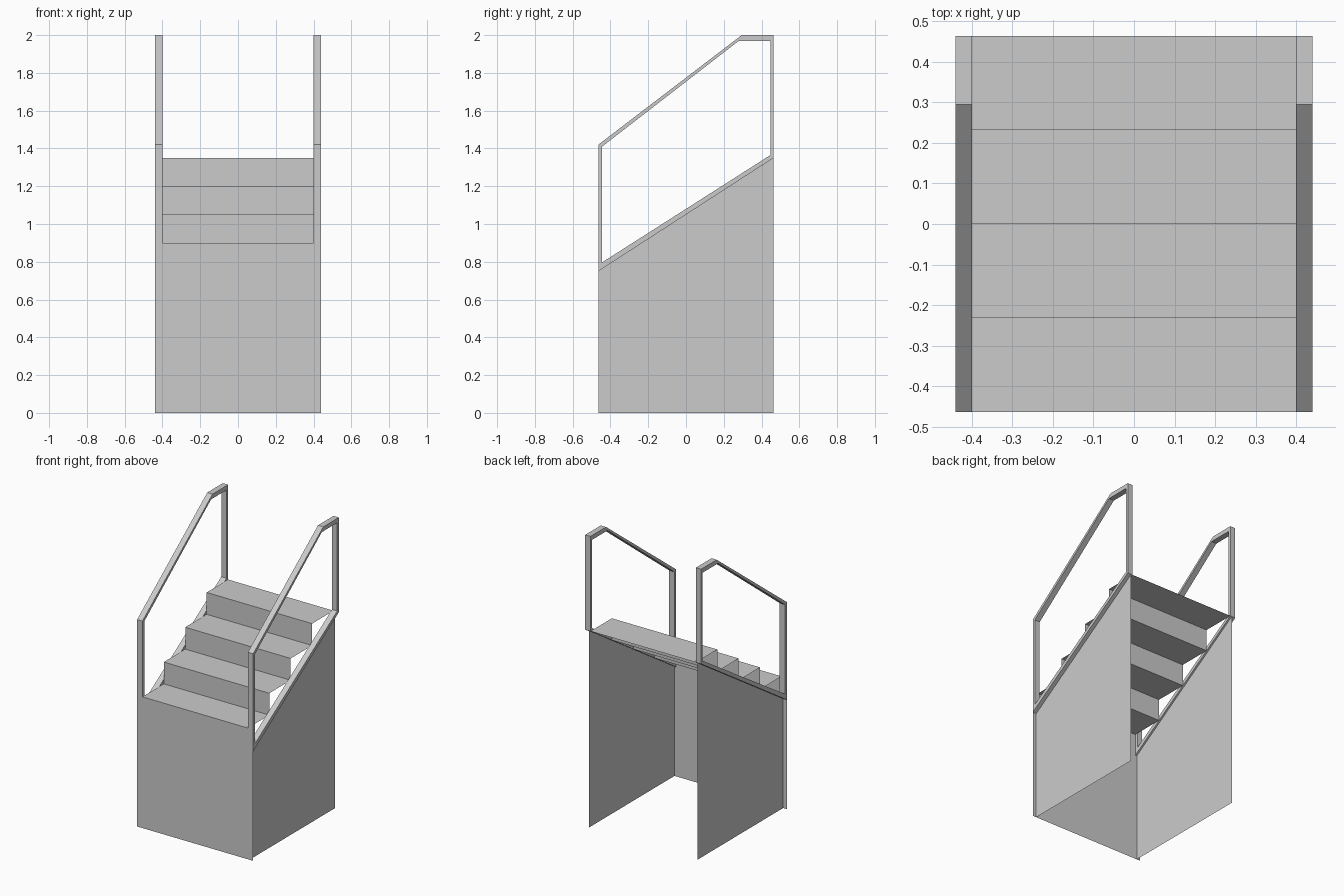
import bpy

if "Cube" in bpy.data.objects:
    bpy.data.objects.remove(bpy.data.objects["Cube"])

Y = 0.464      # half depth
W = 0.44       # half width over the rails
STEP_W = 0.40  # half width of the steps
PANEL_X = 0.412


def make(name, verts, faces):
    me = bpy.data.meshes.new(name)
    me.from_pydata(verts, [], faces)
    me.update()
    ob = bpy.data.objects.new(name, me)
    bpy.context.collection.objects.link(ob)
    return ob


def ring_solid(name, outer, inner, x0, x1):
    """Closed frame between two (y, z) loops, with thickness in x."""
    n = len(outer)
    verts = [(x, y, z) for x in (x0, x1) for loop in (outer, inner) for y, z in loop]
    faces = []
    for i in range(n):
        j = (i + 1) % n
        o0, o1, i0, i1 = i, j, n + i, n + j
        s = 2 * n
        faces += [(o0, o1, i1, i0), (s + o0, s + i0, s + i1, s + o1),
                  (o0, s + o0, s + o1, o1), (i0, i1, s + i1, s + i0)]
    return make(name, verts, faces)


# stepped sheet: treads and risers, open underneath
profile = []
for k in range(4):
    z = 0.90 + 0.15 * k
    profile += [(-Y + k * Y / 2, z), (-Y + (k + 1) * Y / 2, z)]
n = len(profile)
make("steps",
     [(x, y, z) for x in (-STEP_W, STEP_W) for y, z in profile],
     [(i, n + i, n + i + 1, i + 1) for i in range(n - 1)])

# front panel: full width low down, narrower up to the first tread
front = [(-W, 0), (W, 0), (W, 0.75), (STEP_W, 0.75), (STEP_W, 0.90),
         (-STEP_W, 0.90), (-STEP_W, 0.75), (-W, 0.75)]
make("front_panel", [(x, -Y, z) for x, z in front], [tuple(range(8))])

# handrail frame loops in (y, z)
outer = [(-Y, 0.75), (Y, 1.35), (Y, 2.0), (0.295, 2.0), (-Y, 1.42)]
inner = [(-0.444, 0.797), (0.447, 1.365), (0.447, 1.97), (0.28, 1.97), (-0.444, 1.41)]

for side, s in (("left", -1), ("right", 1)):
    # sloped-top side panel
    pts = [(-Y, 0), (Y, 0), (Y, 1.35), (-Y, 0.75)]
    if s < 0:
        pts.reverse()
    make(side + "_side_panel", [(s * PANEL_X, y, z) for y, z in pts], [(0, 1, 2, 3)])
    # handrail
    x0, x1 = sorted((s * STEP_W, s * W))
    rail = ring_solid(side + "_handrail", outer, inner, x0, x1)
    rail.data.flip_normals()
